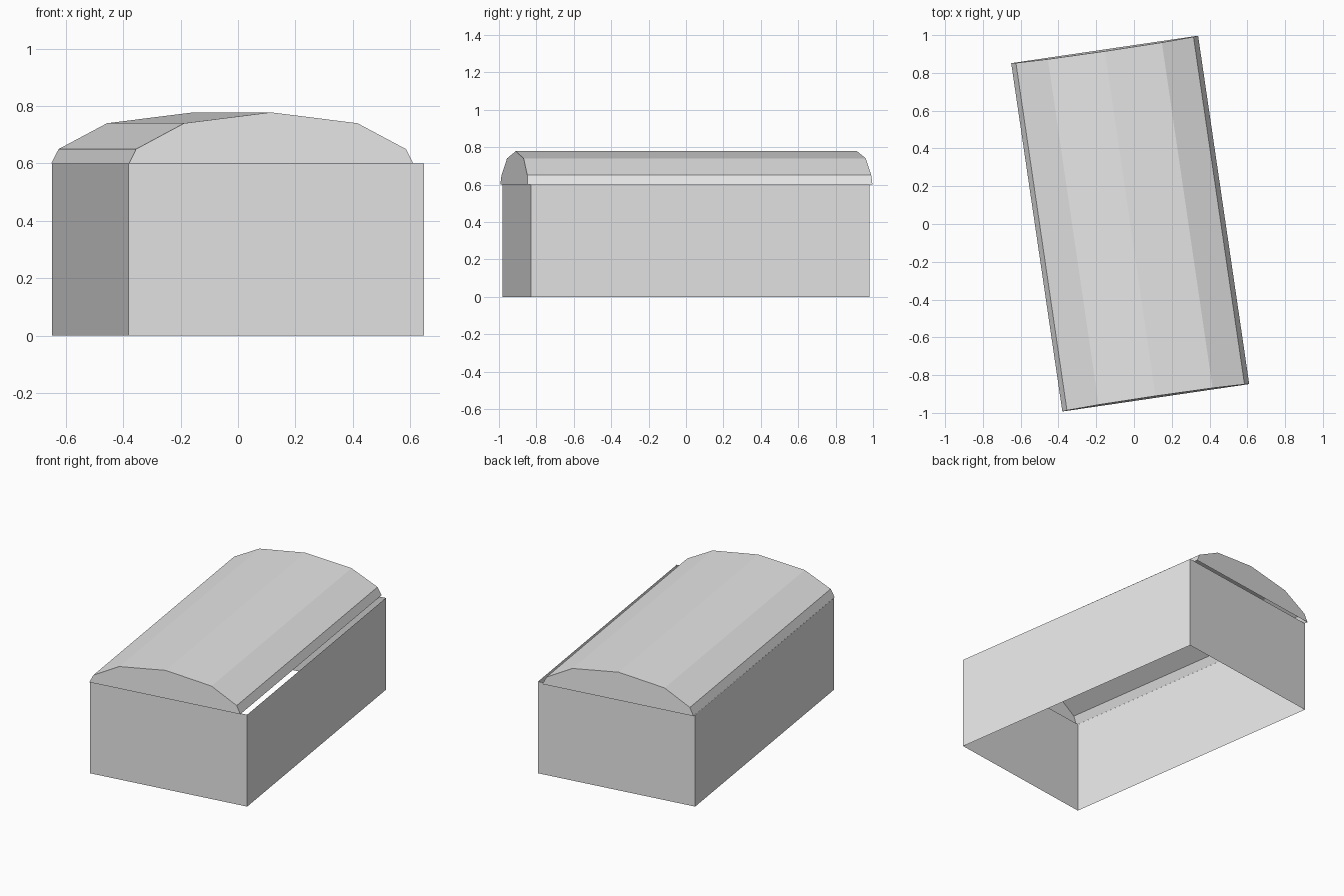
import bpy
import bmesh
import math

cube = bpy.data.objects.get("Cube")
if cube:
    bpy.data.objects.remove(cube, do_unlink=True)

TURN = math.radians(8.35)
WALL_TOP = 0.6

grey = bpy.data.materials.new("plain grey")
grey.use_nodes = True
grey.diffuse_color = (0.8, 0.8, 0.8, 1)
grey.node_tree.nodes["Principled BSDF"].inputs["Base Color"].default_value = (0.8, 0.8, 0.8, 1)


def add_part(name, bm, location):
    bmesh.ops.recalc_face_normals(bm, faces=bm.faces[:])
    mesh = bpy.data.meshes.new(name)
    bm.to_mesh(mesh)
    bm.free()
    mesh.materials.append(grey)
    part = bpy.data.objects.new(name, mesh)
    part.location = location
    part.rotation_euler.z = TURN
    bpy.context.collection.objects.link(part)
    return part


# Box: four thin walls, open above and below
bm = bmesh.new()
bmesh.ops.create_cube(bm, size=1)
for v in bm.verts:
    v.co.x *= 1.04
    v.co.y *= 1.83
    v.co.z = (v.co.z + 0.5) * WALL_TOP
caps = [f for f in bm.faces if abs(f.normal.z) > 0.5]
bmesh.ops.delete(bm, geom=caps, context='FACES_ONLY')
add_part("box_walls", bm, (0, 0, 0))

# Lid: hollow arched shell whose end panels lean in slightly, open underneath
half = [(0.5, 0), (0.475, 0.05), (0.305, 0.14)]
profile = [(-x, z) for x, z in half] + [(0, 0.178)] + half[::-1]
bm = bmesh.new()
ends = []
for side in (-1, 1):
    ends.append([bm.verts.new((x, side * (0.932 - 0.055 * z), z)) for x, z in profile])
front, back = ends
for i in range(len(profile) - 1):
    bm.faces.new((front[i], front[i + 1], back[i + 1], back[i]))
for end in ends:
    bm.faces.new(end)
add_part("arched_lid", bm, (-0.02, 0.002, WALL_TOP))
